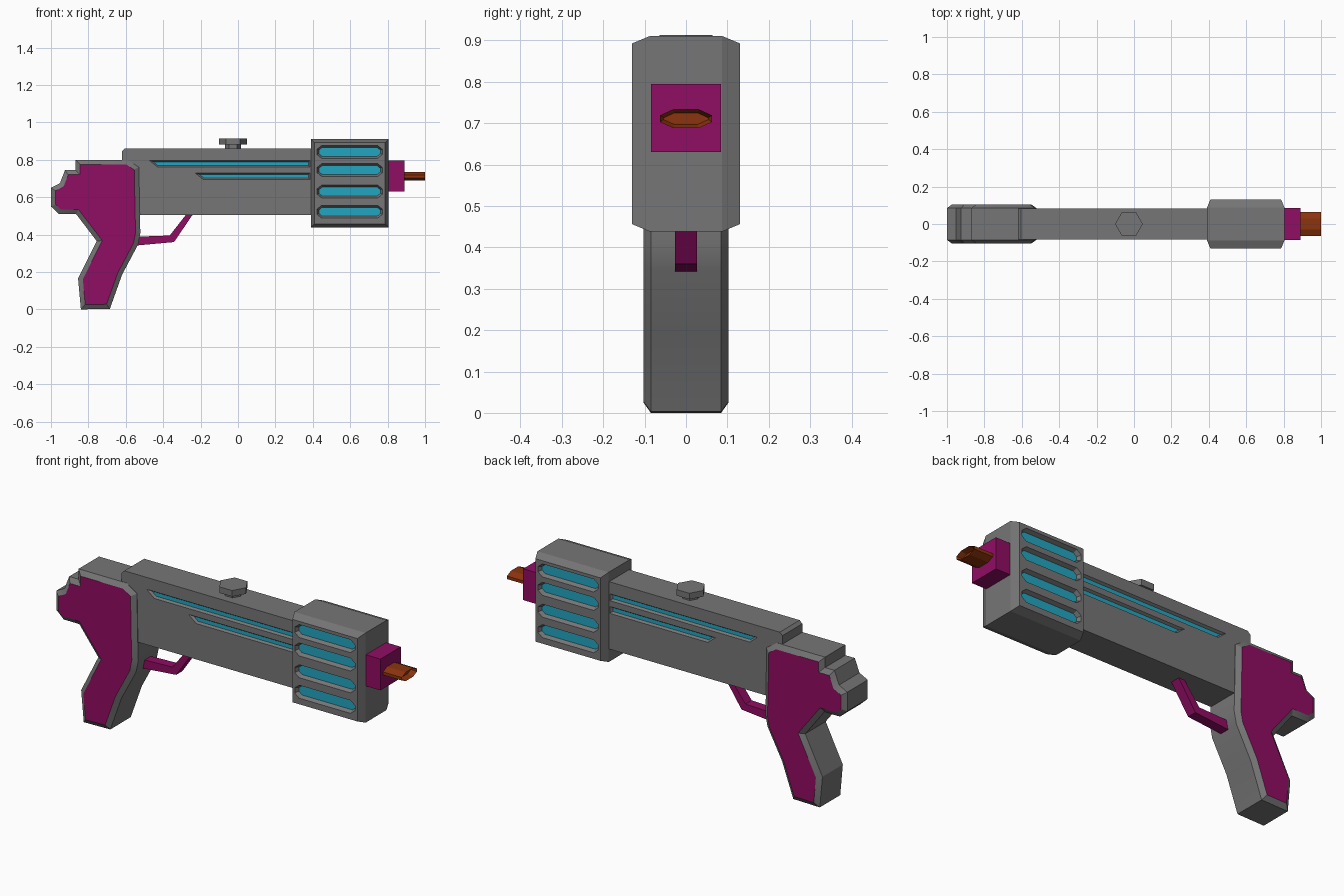
import bpy, bmesh, math

cube = bpy.data.objects.get("Cube")
if cube:
    bpy.data.objects.remove(cube, do_unlink=True)


def material(name, rgb):
    m = bpy.data.materials.new(name)
    m.use_nodes = True
    m.diffuse_color = (*rgb, 1)
    m.node_tree.nodes["Principled BSDF"].inputs["Base Color"].default_value = (*rgb, 1)
    return m


MATS = [material("grey metal", (0.18, 0.18, 0.18)),
        material("magenta", (0.28, 0.004, 0.125)),
        material("cyan glow", (0.016, 0.38, 0.53)),
        material("burnt orange", (0.26, 0.034, 0.004))]
GREY, MAGENTA, CYAN, ORANGE = range(4)
AXES = {"x": lambda u, v, w: (w, u, v),
        "y": lambda u, v, w: (u, w, v),
        "z": lambda u, v, w: (u, v, w)}


def prism(name, pts, axis, start, end, color, cap_color=None, inset=0, depth=0, caps=(0, 1)):
    """Extrude a profile along an axis; optionally inset and push its end caps."""
    bm = bmesh.new()
    place = AXES[axis]
    a, b = [[bm.verts.new(place(u, v, w)) for u, v in pts] for w in (start, end)]
    ends = [bm.faces.new(a), bm.faces.new(b)]
    for i in range(len(pts)):
        j = (i + 1) % len(pts)
        bm.faces.new((a[i], a[j], b[j], b[i]))
    bmesh.ops.recalc_face_normals(bm, faces=bm.faces)
    for f in bm.faces:
        f.material_index = color
    if inset:
        chosen = [ends[i] for i in caps]
        bmesh.ops.inset_region(bm, faces=chosen, thickness=inset, depth=depth,
                               use_even_offset=True)
        for f in chosen:
            f.material_index = color if cap_color is None else cap_color
    mesh = bpy.data.meshes.new(name)
    bm.to_mesh(mesh)
    bm.free()
    for m in MATS:
        mesh.materials.append(m)
    ob = bpy.data.objects.new(name, mesh)
    bpy.context.collection.objects.link(ob)
    return ob


def rect(u0, u1, v0, v1):
    return [(u0, v0), (u1, v0), (u1, v1), (u0, v1)]


def octagon(u, v, ru, rv, cu, cv):
    """Rectangle with clipped corners, centred on (u, v)."""
    return [(u - ru, v - rv + cv), (u - ru + cu, v - rv), (u + ru - cu, v - rv),
            (u + ru, v - rv + cv), (u + ru, v + rv - cv), (u + ru - cu, v + rv),
            (u - ru + cu, v + rv), (u - ru, v + rv - cv)]


def hexagon(u, v, r):
    return [(u + r * math.cos(math.pi * k / 3), v + r * math.sin(math.pi * k / 3))
            for k in range(6)]


def recess(target, pts, surface, depth, inset):
    """Cut a slope-walled, cyan-floored slot into both sides of the target."""
    for side in (-1, 1):
        cutter = prism("slot_cutter", pts, "y", side * (surface + 0.02), side * surface,
                       GREY, CYAN, inset, depth, caps=(1,))
        cutter.hide_render = True
        mod = target.modifiers.new("slot", "BOOLEAN")
        mod.operation = "DIFFERENCE"
        mod.solver = "EXACT"
        mod.object = cutter
        bpy.context.view_layer.objects.active = target
        bpy.ops.object.modifier_apply(modifier=mod.name)
        bpy.data.objects.remove(cutter, do_unlink=True)


# Grip with chamfered rim and coloured side panels
grip_outline = [(-0.87, 0.80), (-0.59, 0.80), (-0.53, 0.76), (-0.525, 0.50), (-0.522, 0.41),
                (-0.535, 0.345), (-0.62, 0.185), (-0.685, 0.003), (-0.84, 0), (-0.855, 0.165),
                (-0.755, 0.365), (-0.866, 0.51), (-0.957, 0.51), (-1, 0.55), (-1, 0.65),
                (-0.952, 0.675), (-0.925, 0.745), (-0.87, 0.745)]
grip = prism("grip", grip_outline, "y", -0.085, 0.085, GREY, MAGENTA, 0.025, 0.018)

# Main body with two slanted grooves on each side
body = prism("body", [(-0.62, 0.505), (0.42, 0.505), (0.42, 0.86), (-0.605, 0.86),
                      (-0.62, 0.845)], "y", -0.083, 0.083, GREY)
for tip, top, height in ((-0.475, 0.797, 0.036), (-0.23, 0.73, 0.036)):
    recess(body, [(tip, top), (tip + 0.045, top - height), (0.385, top - height),
                  (0.385, top)], 0.083, 0.012, 0.008)

# Front housing with four vents on each side
housing = prism("front_housing", rect(0.39, 0.805, 0.438, 0.911), "y", -0.087, 0.087,
                GREY, GREY, 0.018, 0.043)
for z in (0.842, 0.745, 0.63, 0.522):
    recess(housing, octagon(0.597, z, 0.175, 0.034, 0.025, 0.02), 0.13, 0.02, 0.01)

# Muzzle block and flat nozzle with a hollow end
prism("muzzle_block", rect(-0.085, 0.085, 0.63, 0.795), "x", 0.79, 0.89, MAGENTA)
prism("nozzle", octagon(0, 0.711, 0.063, 0.023, 0.033, 0.015), "x", 0.88, 1.0,
      ORANGE, ORANGE, 0.009, -0.03, caps=(1,))

# Top knob on its stem
prism("knob_stem", hexagon(-0.027, 0, 0.043), "z", 0.85, 0.885, GREY)
prism("knob", hexagon(-0.027, 0, 0.074), "z", 0.881, 0.913, GREY)

# Bent trigger bar
prism("trigger", [(-0.56, 0.388), (-0.365, 0.395), (-0.275, 0.51), (-0.24, 0.51),
                  (-0.342, 0.36), (-0.56, 0.34)], "y", -0.026, 0.026, MAGENTA)

# Soften only the shallow bends of the grip
bpy.ops.object.select_all(action="DESELECT")
grip.select_set(True)
bpy.context.view_layer.objects.active = grip
bpy.ops.object.shade_smooth_by_angle(angle=math.radians(25))
